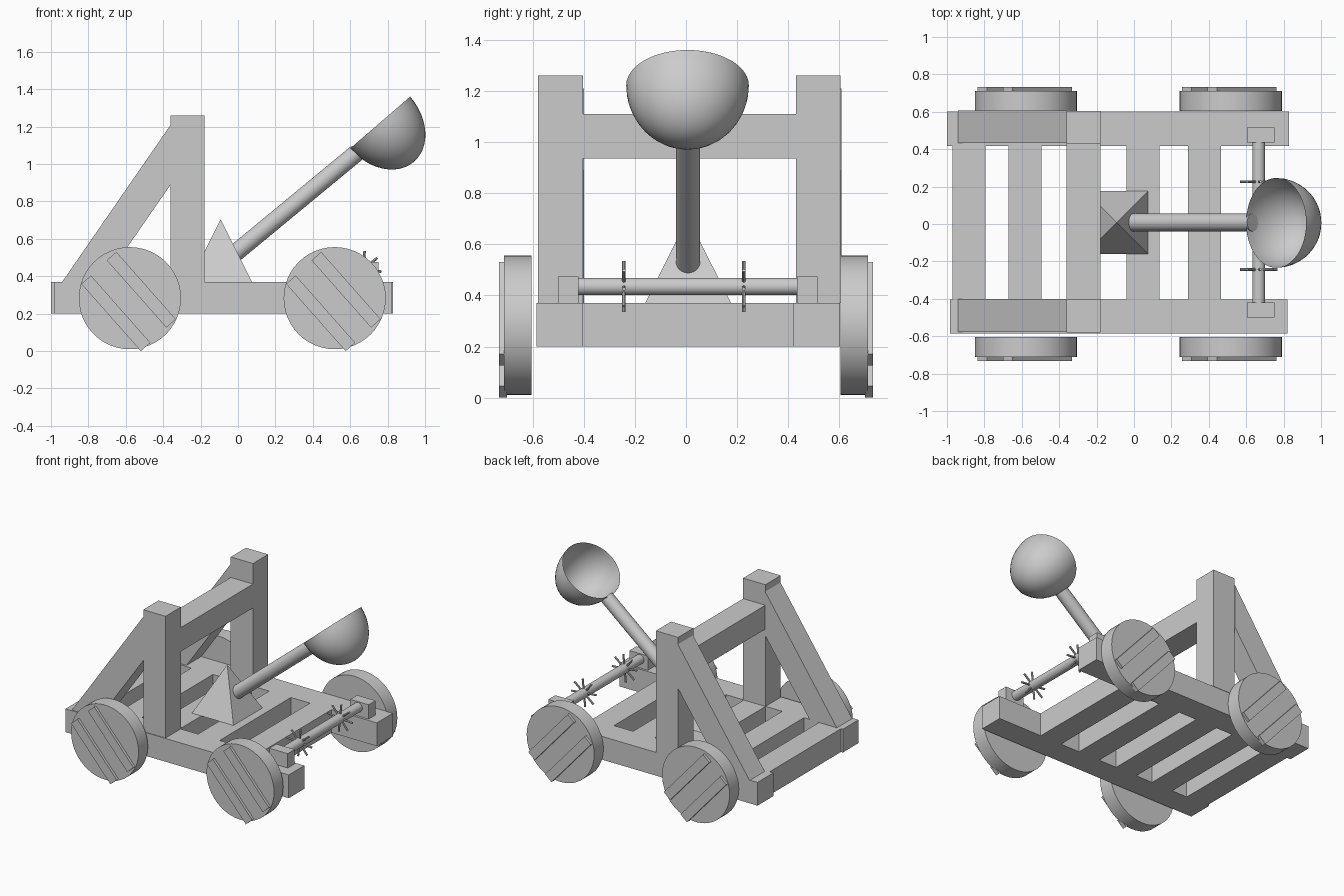
import bpy
import bmesh
from math import radians, pi, sin, cos
from mathutils import Matrix, Vector

old = bpy.data.objects.get("Cube")
if old:
    bpy.data.objects.remove(old, do_unlink=True)

GREY = (0.6, 0.6, 0.6, 1.0)
mat = bpy.data.materials.new("plain grey")
mat.use_nodes = True
mat.diffuse_color = GREY
mat.node_tree.nodes["Principled BSDF"].inputs["Base Color"].default_value = GREY


def finish(name, bm, smooth=False):
    bmesh.ops.recalc_face_normals(bm, faces=bm.faces)
    mesh = bpy.data.meshes.new(name)
    bm.to_mesh(mesh)
    bm.free()
    mesh.materials.append(mat)
    obj = bpy.data.objects.new(name, mesh)
    bpy.context.collection.objects.link(obj)
    if smooth:
        bpy.ops.object.select_all(action='DESELECT')
        obj.select_set(True)
        bpy.context.view_layer.objects.active = obj
        bpy.ops.object.shade_smooth_by_angle(angle=radians(40))
    return obj


def add_box(bm, x, y, z, tilt=0.0):
    """Box between ranges, optionally turned about its own y axis."""
    ranges = (x, y, z)
    centre = Vector([(a + b) / 2 for a, b in ranges])
    size = [b - a for a, b in ranges]
    bmesh.ops.create_cube(bm, size=1, matrix=Matrix.Translation(centre)
                          @ Matrix.Rotation(tilt, 4, 'Y') @ Matrix.Diagonal((*size, 1)))


def box(name, x, y, z):
    bm = bmesh.new()
    add_box(bm, x, y, z)
    return finish(name, bm)


def add_rod(bm, start, end, radius, sides):
    a, b = Vector(start), Vector(end)
    turn = (b - a).to_track_quat('Z', 'Y').to_matrix().to_4x4()
    bmesh.ops.create_cone(bm, cap_ends=True, segments=sides, radius1=radius, radius2=radius,
                          depth=(b - a).length, matrix=Matrix.Translation((a + b) / 2) @ turn)


def rod(name, start, end, radius, sides=32):
    bm = bmesh.new()
    add_rod(bm, start, end, radius, sides)
    return finish(name, bm, True)


# Chassis rails and slats
DECK = (0.2, 0.37)
box("front_rail", (-0.985, 0.82), (-0.585, -0.405), DECK)
box("back_rail", (-1.0, 0.83), (0.418, 0.602), DECK)
for i, x in enumerate((-0.97, -0.67, -0.36, -0.04, 0.29)):
    box(f"cross_slat_{i + 1}", (x, x + 0.175), (-0.41, 0.42), DECK)

# Uprights, their diagonal braces and the top beam
for side, y in (("front", (-0.58, -0.403)), ("back", (0.43, 0.605))):
    box(side + "_post", (-0.36, -0.18), y, (0.37, 1.26))
    bm = bmesh.new()
    profile = [(-0.94, 0.37), (-0.72, 0.37), (-0.36, 0.89), (-0.36, 1.21)]
    face = bm.faces.new([bm.verts.new((x, y[0] + 0.003, z)) for x, z in profile])
    ext = bmesh.ops.extrude_face_region(bm, geom=[face])
    verts = [v for v in ext["geom"] if isinstance(v, bmesh.types.BMVert)]
    bmesh.ops.translate(bm, verts=verts, vec=(0, y[1] - y[0], 0))
    finish(side + "_brace", bm)
box("top_beam", (-0.36, -0.18), (-0.405, 0.432), (0.935, 1.11))

# Wheels with two raised slanted boards on the outer face
for side, s in (("front", -1), ("back", 1)):
    for end, x in (("left", 0.517), ("right", -0.578)):
        name = f"{side}_{end}_wheel"
        rod(name, (x, s * 0.605, 0.283), (x, s * 0.712, 0.283), 0.273, 48)
        bm = bmesh.new()
        for dx, dz in ((-0.075, -0.081), (0.061, 0.045)):
            cx, cz = x + dx, 0.283 + dz
            add_box(bm, (cx - 0.24, cx + 0.24), sorted((s * 0.7, s * 0.732)),
                    (cz - 0.034, cz + 0.034), radians(48.5))
        finish(name + "_boards", bm)

# Pyramid pivot
bm = bmesh.new()
bmesh.ops.create_cone(bm, cap_ends=True, segments=4, radius1=0.168 * 2 ** 0.5, radius2=0,
                      depth=0.335, matrix=Matrix.Translation((-0.093, 0.008, 0.5375))
                      @ Matrix.Rotation(pi / 4, 4, 'Z'))
finish("pivot_pyramid", bm)

# Throwing arm
rod("throwing_arm", (-0.035, 0.008, 0.507), (0.635, 0.008, 1.06), 0.047)

# Open bowl: half an ellipsoid whose rim lies along the arm
bm = bmesh.new()
bmesh.ops.create_uvsphere(bm, u_segments=48, v_segments=24, radius=1)
bmesh.ops.delete(bm, geom=[v for v in bm.verts if v.co.z > 0.01], context='VERTS')
bm.transform(Matrix.Translation((0.76, 0.006, 1.222)) @ Matrix.Rotation(radians(-40.8), 4, 'Y')
             @ Matrix.Diagonal((0.212, 0.24, 0.277, 1)))
bowl = finish("bowl", bm, True)
bowl.data.flip_normals() if bowl.data.polygons[0].normal.z > 0.9 else None

# Winch roller, bearing blocks and spoked handles
AX, AZ = 0.667, 0.435
rod("winch_roller", (AX, -0.425, AZ), (AX, 0.44, AZ), 0.034)
box("front_bearing", (0.603, 0.752), (-0.5, -0.42), (0.37, 0.475))
box("back_bearing", (0.603, 0.752), (0.435, 0.515), (0.37, 0.475))
for side, y in (("front", -0.243), ("back", 0.226)):
    bm = bmesh.new()
    for k in range(8):
        a = k * pi / 4 + 0.1
        add_rod(bm, (AX, y, AZ), (AX + 0.1 * sin(a), y, AZ + 0.1 * cos(a)), 0.007, 8)
    finish(side + "_winch_spokes", bm, True)
